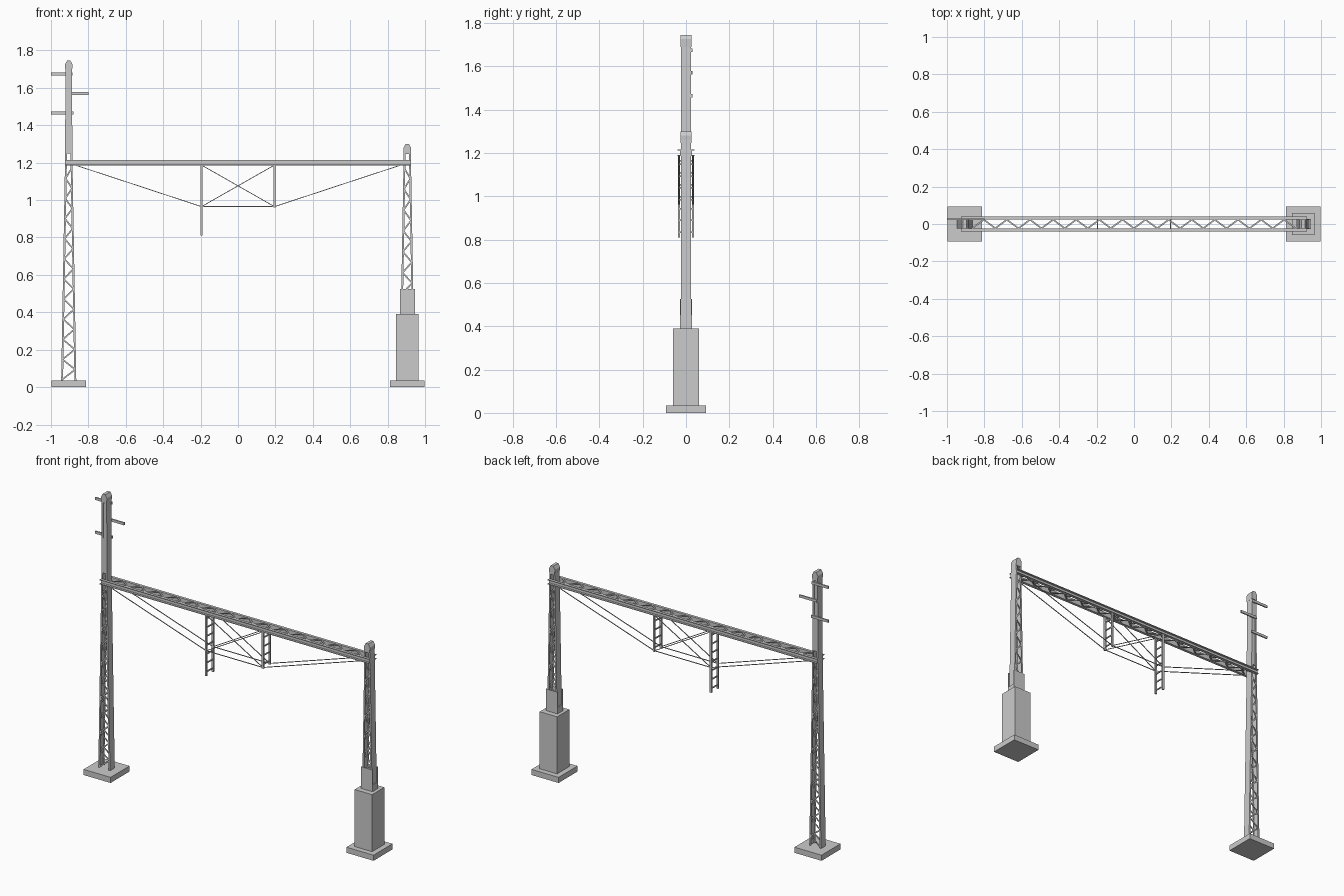
import bpy, bmesh
from mathutils import Vector, Matrix

if "Cube" in bpy.data.objects:
    bpy.data.objects.remove(bpy.data.objects["Cube"])

def make(name, bm):
    bmesh.ops.recalc_face_normals(bm, faces=bm.faces[:])
    me = bpy.data.meshes.new(name)
    bm.to_mesh(me)
    bm.free()
    ob = bpy.data.objects.new(name, me)
    bpy.context.collection.objects.link(ob)
    return ob

def box(bm, x0, x1, y0, y1, z0, z1):
    m = (Matrix.Translation(((x0 + x1) / 2, (y0 + y1) / 2, (z0 + z1) / 2))
         @ Matrix.Diagonal((x1 - x0, y1 - y0, z1 - z0, 1)))
    bmesh.ops.create_cube(bm, size=1, matrix=m)

def bar(bm, a, b, w, d, depth_axis):
    """Flat bar from a to b: w wide, d thick along depth_axis."""
    a, b, n = Vector(a), Vector(b), Vector(depth_axis)
    t = (b - a).normalized()
    s = n.cross(t).normalized()
    rot = Matrix((s, n, s.cross(n))).transposed().to_4x4()
    m = Matrix.Translation((a + b) / 2) @ rot @ Matrix.Diagonal((w, d, (b - a).length, 1))
    bmesh.ops.create_cube(bm, size=1, matrix=m)

def loft(bm, rings):
    rows = [[bm.verts.new(p) for p in r] for r in rings]
    n = len(rows[0])
    for r, q in zip(rows, rows[1:]):
        for i in range(n):
            bm.faces.new((r[i], r[(i + 1) % n], q[(i + 1) % n], q[i]))
    bm.faces.new(rows[0])
    bm.faces.new(rows[-1])

def half_width(z):
    return 0.041 - 0.0175 * z if z < 1.2 else 0.020 - 0.006 * (z - 1.2)

W, T, FL = 0.023, 0.003, 0.010     # leg half depth, wall, flange length

def mast(side, cx, levels, lattice_bottom, top):
    # pair of tapered channel legs, flanges pointing inwards
    prof = [(0, -W), (-FL, -W), (-FL, -W + T), (-T, -W + T),
            (-T, W - T), (-FL, W - T), (-FL, W), (0, W)]
    bm = bmesh.new()
    for s in (-1, 1):
        loft(bm, [[(cx + s * (half_width(z) + u), v, z) for u, v in prof] for z in levels])
    make(side + "_mast_legs", bm)
    # zigzag lacing on front and back
    bm = bmesh.new()
    n = round((1.17 - lattice_bottom) / 0.055)
    step = (1.17 - lattice_bottom) / n
    for y in (-W + 0.004, W - 0.004):
        for i in range(n):
            za, zb = lattice_bottom + i * step, lattice_bottom + (i + 1) * step
            s = 1 if i % 2 else -1
            bar(bm, (cx + s * (half_width(za) - 0.005), y, za),
                (cx - s * (half_width(zb) - 0.005), y, zb), 0.008, 0.003, (0, 1, 0))
    make(side + "_mast_lacing", bm)
    # chamfered cap
    bm = bmesh.new()
    h = [(-0.018, 0), (0.018, 0), (0.020, 0.035), (0.009, 0.055), (-0.009, 0.055), (-0.020, 0.035)]
    loft(bm, [[(cx + u, y, top - 0.055 + v) for u, v in h] for y in (-0.025, 0.025)])
    make(side + "_mast_cap", bm)
    # foundation slab
    bm = bmesh.new()
    box(bm, cx - 0.093, cx + 0.093, -0.093, 0.093, 0, 0.035)
    make(side + "_foundation", bm)

mast("left", -0.905, (0.03, 1.2, 1.70), 0.04, 1.745)
mast("right", 0.905, (0.38, 1.2, 1.26), 0.50, 1.30)

# web closing the slim upper part of the left mast
bm = bmesh.new()
box(bm, -0.917, -0.893, -0.018, 0.018, 1.25, 1.70)
make("upper_mast_web", bm)

# pedestal of the right mast
bm = bmesh.new()
box(bm, 0.845, 0.965, -0.06, 0.06, 0.035, 0.39)
make("right_pedestal", bm)
bm = bmesh.new()
for y in (-0.027, 0.023):
    box(bm, 0.865, 0.945, y, y + 0.004, 0.39, 0.525)
box(bm, 0.865, 0.945, -0.023, 0.023, 0.39, 0.43)
make("right_pedestal_plates", bm)

# cross beam: two channels with flanges outwards
Z0, Z1 = 1.186, 1.215
bm = bmesh.new()
cprof = [(0.023, Z0), (0.040, Z0), (0.040, Z0 + 0.004), (0.027, Z0 + 0.004),
         (0.027, Z1 - 0.004), (0.040, Z1 - 0.004), (0.040, Z1), (0.023, Z1)]
for s in (-1, 1):
    loft(bm, [[(x, s * y, z) for y, z in cprof] for x in (-0.925, 0.925)])
make("beam_channels", bm)

# beam lacing, top and bottom
bm = bmesh.new()
n = 28
for z in (Z0 + 0.003, Z1 - 0.003):
    for i in range(n):
        s = 1 if i % 2 else -1
        x = -0.865 + i * 1.73 / n
        bar(bm, (x, s * 0.023, z), (x + 1.73 / n, -s * 0.023, z), 0.008, 0.003, (0, 0, 1))
make("beam_lacing", bm)

# hanging ladder posts
for name, x, zb in (("left_hanger", -0.195, 0.81), ("right_hanger", 0.195, 0.96)):
    bm = bmesh.new()
    for s in (-1, 1):
        box(bm, x - 0.006, x + 0.006, s * 0.033 - 0.005, s * 0.033 + 0.005, zb, 1.19)
    z = zb + 0.02
    while z < 1.17:
        box(bm, x - 0.003, x + 0.003, -0.03, 0.03, z, z + 0.007)
        z += 0.055
    make(name, bm)

# bracing rods, both sides of the beam
bm = bmesh.new()
top, low = 1.187, 0.965
rods = [((-0.87, top), (-0.195, low)), ((-0.195, low), (0.195, low)), ((0.195, low), (0.87, top)),
        ((-0.195, top), (0.195, low)), ((-0.195, low), (0.195, top))]
for y in (-0.033, 0.033):
    for (xa, za), (xb, zb) in rods:
        bar(bm, (xa, y, za), (xb, y, zb), 0.004, 0.004, (0, 1, 0))
make("bracing_rods", bm)

# wire arms on the back of the left mast
bm = bmesh.new()
for x0, x1, z in ((-1, -0.885, 1.675), (-0.92, -0.80, 1.57), (-1, -0.88, 1.465)):
    box(bm, x0, x1, 0.022, 0.030, z - 0.008, z + 0.008)
make("wire_arms", bm)
